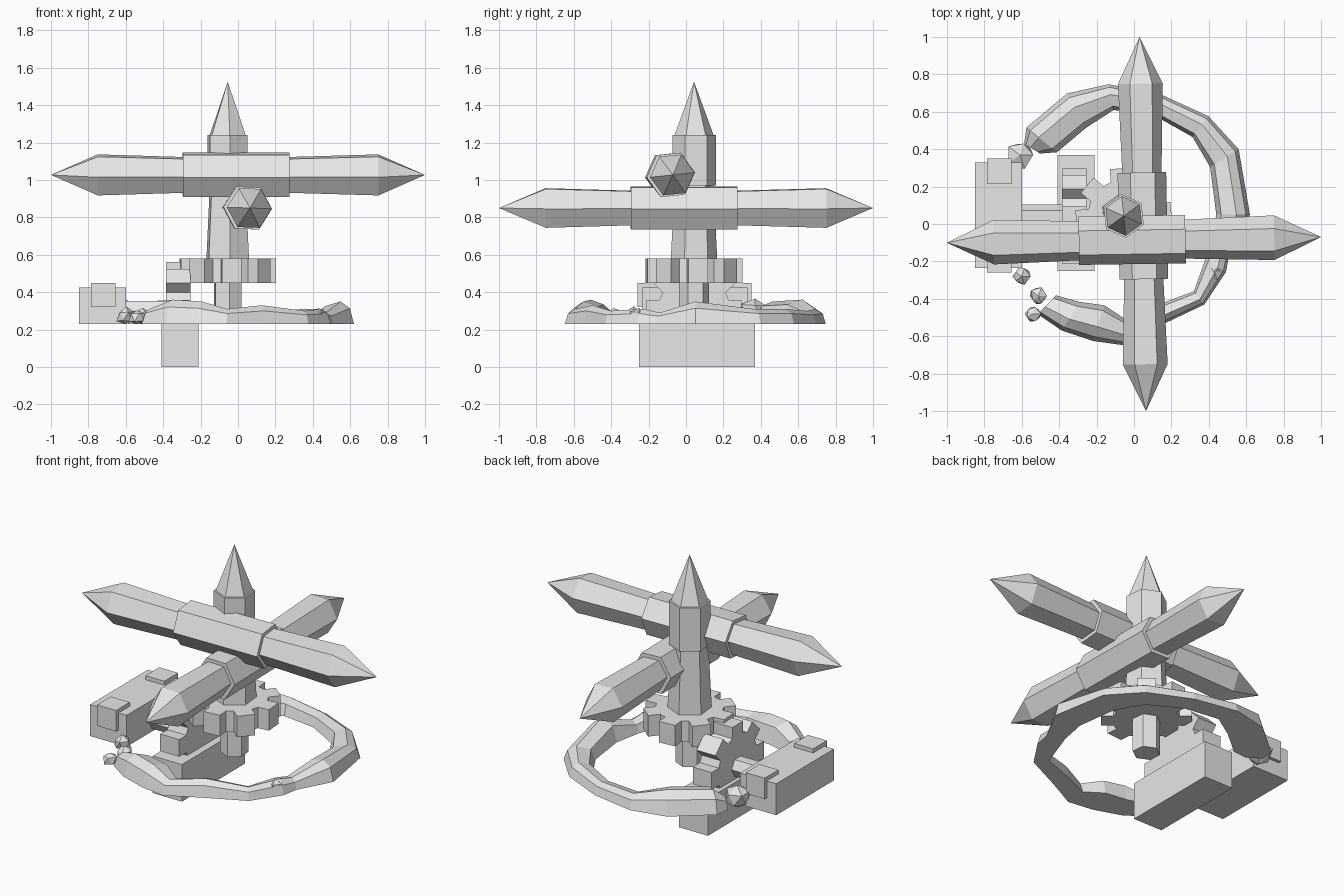
import bpy, bmesh, random
from math import radians, cos, sin, pi
from mathutils import Vector

old = bpy.data.objects.get("Cube")
if old:
    bpy.data.objects.remove(old, do_unlink=True)
random.seed(4)

GREY = (0.8, 0.8, 0.8, 1)
stone = bpy.data.materials.new("plain_grey")
stone.use_nodes = True
stone.diffuse_color = GREY
stone.node_tree.nodes["Principled BSDF"].inputs["Base Color"].default_value = GREY


def finish(bm, name, loc=(0, 0, 0), rot=(0, 0, 0)):
    """Turn a bmesh into a named, coloured object."""
    bmesh.ops.remove_doubles(bm, verts=bm.verts, dist=0.0001)
    bmesh.ops.recalc_face_normals(bm, faces=bm.faces)
    mesh = bpy.data.meshes.new(name)
    bm.to_mesh(mesh)
    bm.free()
    mesh.materials.append(stone)
    obj = bpy.data.objects.new(name, mesh)
    obj.location = loc
    obj.rotation_euler = [radians(a) for a in rot]
    bpy.context.scene.collection.objects.link(obj)
    return obj


def box(name, low, high):
    low, high = Vector(low), Vector(high)
    bm = bmesh.new()
    bmesh.ops.create_cube(bm, size=1)
    for v in bm.verts:
        v.co = (low + high) / 2 + v.co * (high - low)
    return finish(bm, name)


def bridge(bm, loops, cap=False):
    """Skin consecutive closed loops of vertices."""
    for a, b in zip(loops, loops[1:]):
        n = len(a)
        for i in range(n):
            j = (i + 1) % n
            bm.faces.new((a[i], a[j], b[j], b[i]))
    if cap:
        bm.faces.new(loops[0])
        bm.faces.new(loops[-1])


def spindle(name, profile, loc, rot, sides=6):
    """Six-sided turned shape along local x, from (position, radius) pairs."""
    bm = bmesh.new()
    steps = [2 * pi * k / sides for k in range(sides)]
    loops = [[bm.verts.new((p, r * cos(t), r * sin(t))) for t in steps]
             for p, r in profile]
    bridge(bm, loops)
    return finish(bm, name, loc, rot)


def gear(name, loc, rot, teeth=8, root=0.185, tip=0.255, half=0.065, width=0.053):
    """Toothed wheel around local z with square teeth."""
    outline = []
    for k in range(teeth):
        t = 2 * pi * k / teeth
        along, side = Vector((cos(t), sin(t), 0)), Vector((-sin(t), cos(t), 0))
        for reach, s in ((root, -width), (tip, -width), (tip, width), (root, width)):
            outline.append(along * reach + side * s)
    bm = bmesh.new()
    loops = [[bm.verts.new((p.x, p.y, z)) for p in outline] for z in (-half, half)]
    bridge(bm, loops, cap=True)
    return finish(bm, name, loc, rot)


# Crossed arms with pointed ends and a thick middle
half_shaft = [(-1, 0), (-0.75, 0.12), (-0.295, 0.105), (-0.295, 0.13)]
arm = half_shaft + [(0.275, 0.13), (0.275, 0.105), (0.75, 0.12), (1, 0)]
spindle("upper_arm", arm, (0, -0.085, 1.027), (6, 0, 0.9))
spindle("lower_arm", arm, (0.047, 0, 0.85), (2, 0, 91))

# Tower with a collar and spike
AXIS_X, AXIS_Y = -0.055, 0.043
tower = [(0.57, 0), (0.57, 0.125), (0.97, 0.105), (0.97, 0.117),
         (1.24, 0.117), (1.24, 0.105), (1.525, 0)]
spindle("tower", tower, (AXIS_X, AXIS_Y, 0), (6, -90, 0))
pillar = [(0.24, 0), (0.24, 0.08), (0.47, 0.08), (0.47, 0)]
spindle("pillar", pillar, (AXIS_X, AXIS_Y, 0), (6, -90, 0))

# Drive gears and the shaft that joins them to the long casing
gear("flat_gear", (AXIS_X, AXIS_Y, 0.515), (0, 0, 5))
gear("upright_gear", (-0.32, AXIS_Y, 0.305), (0, 90, 0))
shaft = [(-0.65, 0), (-0.65, 0.06), (-0.3, 0.06), (-0.3, 0)]
spindle("drive_shaft", shaft, (0, AXIS_Y, 0.3), (0, 0, 0))

# Base block and the long casing with its end blocks
box("base_block", (-0.41, -0.25, 0), (-0.21, 0.37, 0.23))
box("long_casing", (-0.85, -0.235, 0.23), (-0.6, 0.33, 0.425))
for label, y in (("front", -0.26), ("back", 0.215)):
    box(label + "_end_block", (-0.785, y, 0.32), (-0.655, y + 0.135, 0.45))

# Broken rocky ring: angle, outer radius, inner radius, height
GROUND = 0.23
stations = [
    (226, 0.74, 0.6, 0.08), (238, 0.73, 0.55, 0.13), (252, 0.71, 0.51, 0.12),
    (265, 0.7, 0.56, 0.08), (283, 0.61, 0.5, 0.1), (308, 0.61, 0.52, 0.07),
    (328, 0.58, 0.45, 0.08), (338, 0.55, 0.44, 0.06), (360, 0.62, 0.44, 0.12),
    (392, 0.66, 0.48, 0.08), (413, 0.66, 0.52, 0.08), (438, 0.66, 0.54, 0.07),
    (461, 0.71, 0.57, 0.08), (479, 0.74, 0.53, 0.13), (501, 0.74, 0.53, 0.12),
    (507, 0.7, 0.6, 0.07)]
section = ((0, 0), (0.12, 0.7), (0.4, 1), (0.85, 0.8), (1, 0))
bm = bmesh.new()
loops = []
for angle, outer, inner, height in stations:
    t = radians(angle)
    loop = []
    for across, up in section:
        r = outer + (inner - outer) * across
        loop.append(bm.verts.new((r * cos(t), 0.05 + r * sin(t), GROUND + up * height)))
    loops.append(loop)
bridge(bm, loops, cap=True)
finish(bm, "rocky_ring")

# Loose rocks at the breaks
rocks = ((-0.61, 0.37, 0.08), (-0.6, -0.28, 0.05), (-0.51, -0.385, 0.05),
         (-0.54, -0.48, 0.045), (0.43, -0.25, 0.05))
for x, y, size in rocks:
    bm = bmesh.new()
    bmesh.ops.create_icosphere(bm, subdivisions=1, radius=size)
    for v in bm.verts:
        v.co *= random.uniform(0.8, 1.15)
        v.co.z = max(v.co.z, -0.8 * size)
    finish(bm, "loose_rock", (x, y, GROUND + 0.8 * size))
